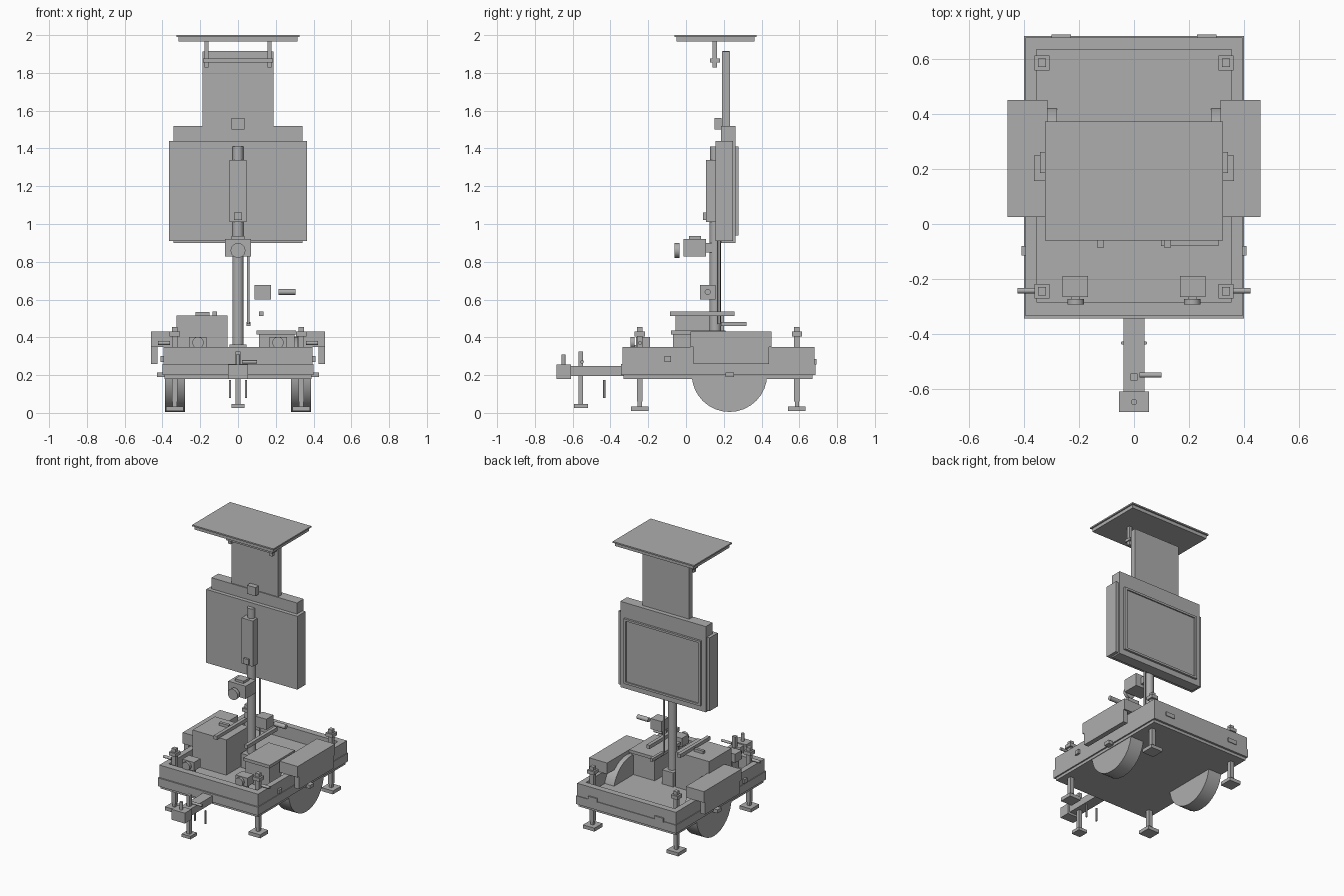
import bpy, math
from mathutils import Vector

grey = bpy.data.materials.new("plain_grey")
grey.diffuse_color = (0.42, 0.42, 0.42, 1)


def finish(name):
    ob = bpy.context.object
    ob.name = name
    ob.data.materials.append(grey)
    return ob


def box(name, x, y, z):
    """Box from (low, high) ranges on each axis."""
    bpy.ops.mesh.primitive_cube_add(size=1)
    ob = finish(name)
    for v in ob.data.vertices:
        v.co = Vector([(r[0] + r[1]) / 2 + c * (r[1] - r[0]) for r, c in zip((x, y, z), v.co)])
    return ob


def pair(name, x, y, z):
    """Box and its mirror image across x = 0."""
    box(name + "_right", x, y, z)
    box(name + "_left", (-x[1], -x[0]), y, z)


def rod(name, centre, radius, length, axis="z", sides=16):
    rot = {"x": (0, math.pi / 2, 0), "y": (math.pi / 2, 0, 0), "z": (0, 0, 0)}[axis]
    bpy.ops.mesh.primitive_cylinder_add(vertices=sides, radius=radius, depth=length,
                                        location=centre, rotation=rot)
    ob = finish(name)
    bpy.ops.object.shade_smooth_by_angle(angle=math.radians(30))
    return ob


# trailer tray: base, lower frame and raised rim
box("base_plate", (-.39, .39), (-.33, .67), (.18, .205))
box("lower_frame", (-.4, .4), (-.345, .685), (.2, .26))
pair("side_rim", (.355, .395), (-.335, .68), (.255, .35))
box("front_rim", (-.356, .356), (-.335, -.285), (.255, .35))
box("rear_rim", (-.356, .356), (.635, .68), (.255, .35))
pair("tail_light", (.23, .3), (.68, .69), (.255, .285))
pair("side_marker", (.395, .41), (-.115, -.08), (.27, .3))

# wheels, axle and fenders
box("axle", (-.43, .43), (.21, .255), (.19, .215))
for s, side in ((1, "right"), (-1, "left")):
    rod("wheel_" + side, (s * .333, .23, .205), .2, .105, "x", 32)
pair("fender_top", (.315, .46), (.025, .452), (.35, .43))
pair("fender_skirt", (.425, .46), (.04, .44), (.26, .351))

# corner jacks, cranks on the front pair
for s, side in ((1, "right"), (-1, "left")):
    for y, end in ((-.245, "front"), (.587, "rear")):
        tag = f"_{end}_{side}"
        x = s * .335
        for part, h, z in (("jack_foot", .046, (.01, .035)), ("jack_leg", .011, (.03, .07)),
                           ("jack_tube", .015, (.06, .41)), ("jack_collar", .027, (.405, .43)),
                           ("jack_cap", .015, (.43, .455))):
            box(part + tag, (x - h, x + h), (y - h, y + h), z)
    rod("jack_crank_" + side, (s * .392, -.243, .37), .01, .065, "x")
    # work lamps on the front deck
    rod("lamp_lens_" + side, (s * .212, -.283, .372), .03, .02, "y", 24)
pair("lamp_body", (.167, .26), (-.265, -.19), (.34, .402))
pair("lamp_bracket", (.197, .228), (-.275, -.2), (.26, .36))

# drawbar, hitch and nose jack
box("drawbar", (-.038, .038), (-.63, -.3), (.195, .247))
box("hitch", (-.054, .054), (-.685, -.61), (.18, .255))
rod("hitch_pin", (0, -.648, .28), .011, .06)
box("nose_jack_foot", (-.035, .035), (-.593, -.52), (.025, .047))
box("nose_jack_post", (-.013, .013), (-.57, -.544), (.045, .325))
rod("nose_jack_crank", (.06, -.55, .27), .009, .08, "x")
for s in (-1, 1):
    rod("safety_stay", (s * .042, -.433, .127), .006, .095)

# equipment boxes on the deck
box("battery_box", (-.325, -.055), (-.055, .2), (.255, .515))
box("battery_handle", (-.225, -.15), (.103, .125), (.512, .535))
pair("long_rail", (.11, .135), (-.085, .258), (.512, .538))
box("control_box", (.11, .3), (-.07, .2), (.255, .42))
box("control_lid", (.098, .308), (-.08, .21), (.415, .437))

# mast with lift motor and cable conduit
box("mast_base", (-.045, .045), (.1, .21), (.255, .362))
rod("mast", (0, .155, .66), .03, .7, sides=24)
rod("mast_upper", (0, .155, 1.2), .028, .42, sides=24)
rod("conduit", (.055, .175, .735), .007, .53)
box("conduit_arm", (.045, .065), (.185, .32), (.46, .482))
box("lift_motor", (-.045, .045), (.105, .158), (1.01, 1.34))
box("lift_switch", (-.02, .02), (.09, .11), (1.02, 1.06))

# camera on the mast
box("camera_body", (-.07, .07), (-.012, .105), (.828, .92))
box("camera_top", (-.035, .035), (.015, .08), (.915, .937))
box("camera_mount", (-.03, .03), (.1, .14), (.85, .9))
rod("camera_lens", (0, -.048, .86), .039, .025, "y", 24)

# sensor box and its side tube
box("sensor_box", (.088, .175), (.073, .155), (.6, .677))
rod("sensor_tube", (.26, .115, .64), .016, .09, "x")

# message board: wide shell, core, framed screen
box("board_shell", (-.365, .365), (.157, .25), (.91, 1.44))
box("board_core", (-.342, .342), (.185, .262), (.9, 1.52))
box("screen", (-.29, .29), (.255, .268), (.955, 1.395))
pair("screen_frame_side", (.29, .308), (.255, .277), (.94, 1.41))
box("screen_frame_top", (-.29, .29), (.255, .277), (1.395, 1.41))
box("screen_frame_bottom", (-.29, .29), (.255, .277), (.94, .955))
box("board_sensor", (-.034, .034), (.15, .187), (1.5, 1.562))

# upper sign panel
box("upper_panel", (-.178, .178), (.192, .23), (1.5, 1.915))
pair("upper_panel_edge", (.175, .187), (.19, .232), (1.5, 1.912))

# solar panel on two brackets with a cross rod
box("solar_panel", (-.325, .325), (-.06, .373), (1.99, 2.0))
box("solar_frame", (-.315, .315), (-.05, .362), (1.966, 1.991))
pair("solar_bracket", (.156, .178), (.14, .165), (1.828, 1.968))
box("solar_cross_rod", (-.185, .185), (.128, .18), (1.855, 1.875))
